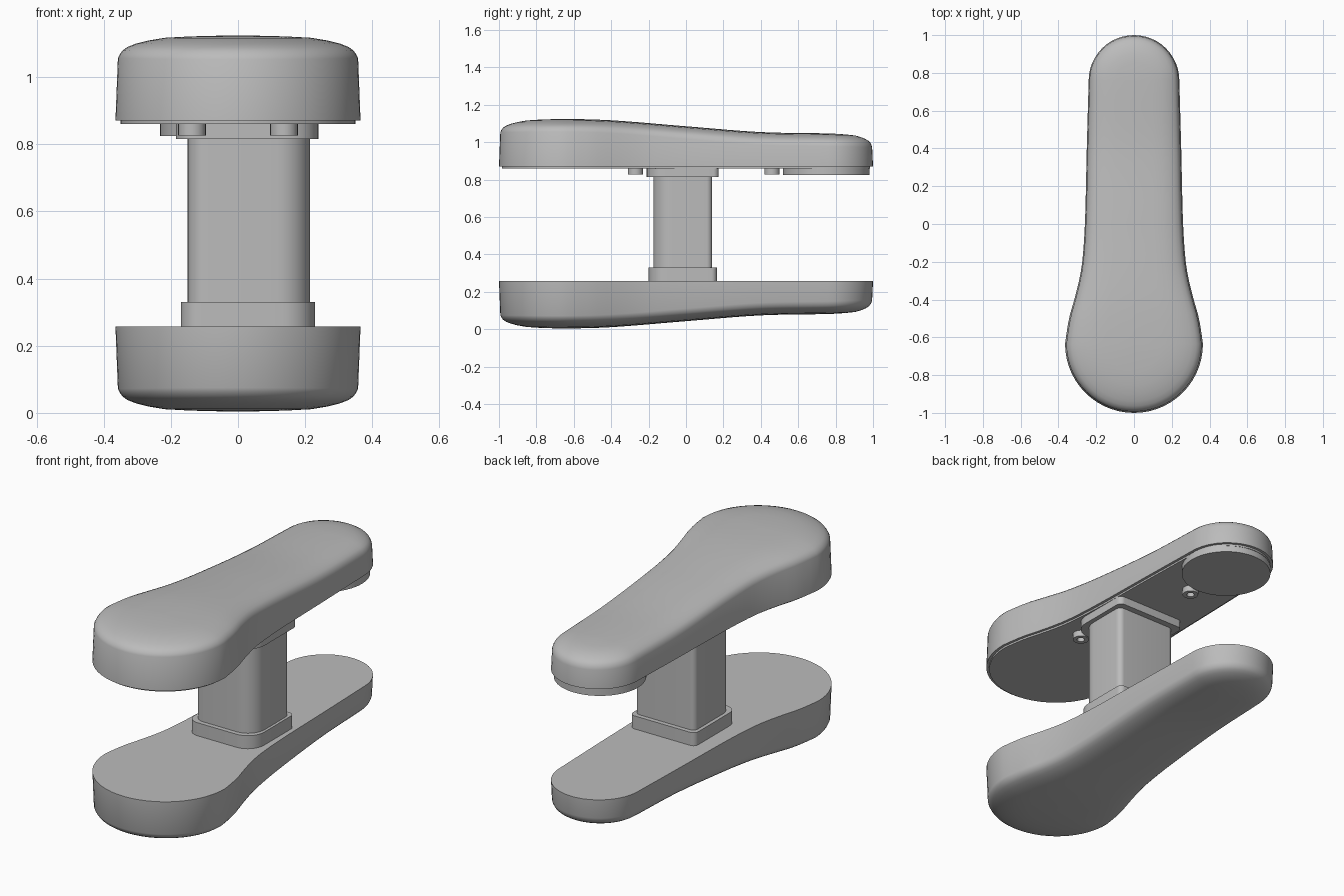
import bpy, bmesh
from math import sin, cos, pi, radians
from mathutils import Vector

cube = bpy.data.objects.get("Cube")
if cube:
    bpy.data.objects.remove(cube, do_unlink=True)

grey = bpy.data.materials.new("plain grey")
grey.use_nodes = True
grey.diffuse_color = (0.5, 0.5, 0.5, 1)
grey.node_tree.nodes["Principled BSDF"].inputs["Base Color"].default_value = (0.5, 0.5, 0.5, 1)


def finish(bm, name, angle=35):
    bmesh.ops.remove_doubles(bm, verts=bm.verts, dist=0.0005)
    bmesh.ops.recalc_face_normals(bm, faces=bm.faces)
    mesh = bpy.data.meshes.new(name)
    bm.to_mesh(mesh)
    bm.free()
    mesh.materials.append(grey)
    ob = bpy.data.objects.new(name, mesh)
    bpy.context.collection.objects.link(ob)
    bpy.ops.object.select_all(action='DESELECT')
    ob.select_set(True)
    bpy.context.view_layer.objects.active = ob
    bpy.ops.object.shade_smooth_by_angle(angle=radians(angle))
    return ob


def loft(rings, name, angle=35):
    """Skin closed rings of equal length, capping both ends."""
    bm = bmesh.new()
    rows = [[bm.verts.new(p) for p in ring] for ring in rings]
    n = len(rows[0])
    for a, b in zip(rows, rows[1:]):
        for i in range(n):
            j = (i + 1) % n
            bm.faces.new((a[i], a[j], b[j], b[i]))
    bm.faces.new(rows[0])
    bm.faces.new(rows[-1])
    return finish(bm, name, angle)


def prism(outline, z0, z1, name):
    return loft([[(x, y, z) for x, y in outline] for z in (z0, z1)], name)


def smooth_curve(points, v):
    """Interpolate a short table with a Catmull-Rom style cubic."""
    pts = [points[0]] + points + [points[-1]]
    for k in range(1, len(pts) - 2):
        (a, fa), (b, fb) = pts[k], pts[k + 1]
        if v <= b or k == len(pts) - 3:
            t = min(max((v - a) / (b - a), 0), 1)
            m0 = (fb - pts[k - 1][1]) / (b - pts[k - 1][0]) * (b - a)
            m1 = (pts[k + 2][1] - fa) / (pts[k + 2][0] - a) * (b - a)
            return ((2*t**3 - 3*t**2 + 1) * fa + (t**3 - 2*t**2 + t) * m0
                    + (3*t**2 - 2*t**3) * fb + (t**3 - t**2) * m1)


# Paddle outline: a wide round head, a flowing neck and a narrow round tail
HEAD_Y, HEAD_R, TAIL_Y, TAIL_R = -0.635, 0.365, 0.76, 0.24
NECK = [(-0.63, 0.365), (-0.5, 0.344), (-0.4, 0.316), (-0.3, 0.291),
        (-0.2, 0.274), (0, 0.26), (0.4, 0.25), (0.76, 0.24)]


def paddle_outline(inset=0):
    half = [((HEAD_R - inset) * sin(a), HEAD_Y - (HEAD_R - inset) * cos(a))
            for a in (pi / 2 * i / 14 for i in range(15))]
    ys = [HEAD_Y + (TAIL_Y - HEAD_Y) * i / 26 for i in range(1, 26)]
    half += [(smooth_curve(NECK, y) - inset, y) for y in ys]
    half += [((TAIL_R - inset) * cos(a), TAIL_Y + (TAIL_R - inset) * sin(a))
             for a in (pi / 2 * i / 12 for i in range(13))]
    half[0], half[-1] = (0, half[0][1]), (0, half[-1][1])
    return half + [(-x, y) for x, y in reversed(half[1:-1])]


CROWN = [(-1, 0.251), (-0.65, 0.254), (-0.4, 0.247), (0, 0.215),
         (0.4, 0.184), (0.75, 0.177), (1, 0.17)]
# Inward fraction towards the spine, and the drop below the crown
EDGE = [(0.02, 0.068), (0.035, 0.056), (0.06, 0.044), (0.1, 0.034), (0.17, 0.024),
        (0.27, 0.015), (0.4, 0.007), (0.6, 0.003), (0.8, 0.001), (0.97, 0)]


def paddle(base, direction, name):
    outline = [Vector(p) for p in paddle_outline()]
    rings = [[(p.x, p.y, base) for p in outline]]
    for t, drop in EDGE:
        ring = []
        for p in outline:
            spine = Vector((0, min(max(p.y, HEAD_Y), TAIL_Y)))
            q = p.lerp(spine, t)
            ring.append((q.x, q.y, base + direction * (smooth_curve(CROWN, q.y) - drop)))
        rings.append(ring)
    bm = bmesh.new()
    rows = [[bm.verts.new(p) for p in ring] for ring in rings]
    n = len(outline)
    for a, b in zip(rows, rows[1:]):
        for i in range(n):
            bm.faces.new((a[i], a[(i + 1) % n], b[(i + 1) % n], b[i]))
    bm.faces.new(rows[0])
    # Close the crown with strips running across the spine
    last = rows[-1]
    for i in range(n // 2):
        quad = [last[i], last[i + 1], last[-(i + 1)], last[-i]]
        quad = list(dict.fromkeys(quad))
        bm.faces.new(quad)
    return finish(bm, name, 50)


def rounded_box(x0, x1, y0, y1, radii):
    """Rectangle outline, radii in order front right, back right, back left, front left."""
    corners = [(x1, y0, -1, 1), (x1, y1, -1, -1), (x0, y1, 1, -1), (x0, y0, 1, 1)]
    out = []
    for k, ((x, y, sx, sy), r) in enumerate(zip(corners, radii)):
        for i in range(9):
            a = -pi / 2 + pi / 2 * (k + i / 8)
            out.append((x + sx * r + r * cos(a), y + sy * r + r * sin(a)))
    return out


def circle(x, y, r, n=40):
    return [(x + r * cos(2 * pi * i / n), y + r * sin(2 * pi * i / n)) for i in range(n)]


# Mirrored pair of paddles and the liner under the upper one
paddle(0.258, -1, "lower_paddle")
paddle(0.87, 1, "upper_paddle")
prism(paddle_outline(0.015), 0.86, 0.872, "upper_liner")

# Column with its collars
radii = (0.1, 0.03, 0.03, 0.06)
prism(rounded_box(-0.15, 0.215, -0.175, 0.14, radii), 0.25, 0.865, "column")
prism(rounded_box(-0.17, 0.23, -0.2, 0.165, radii), 0.25, 0.33, "lower_collar")
prism(rounded_box(-0.185, 0.24, -0.21, 0.175, radii), 0.815, 0.865, "upper_collar")

# Round foot pad beneath the tail
prism(circle(0, 0.75, 0.232, 56), 0.825, 0.865, "tail_pad")

# Hollow screw posts
for name, x, y in (("left_post", 0.137, -0.27), ("right_post", -0.137, -0.27), ("rear_post", 0, 0.46)):
    rings = [[(px, py, z) for px, py in circle(x, y, r, 24)]
             for r, z in ((0.041, 0.865), (0.041, 0.826), (0.02, 0.826), (0.02, 0.85))]
    loft(rings, name)
